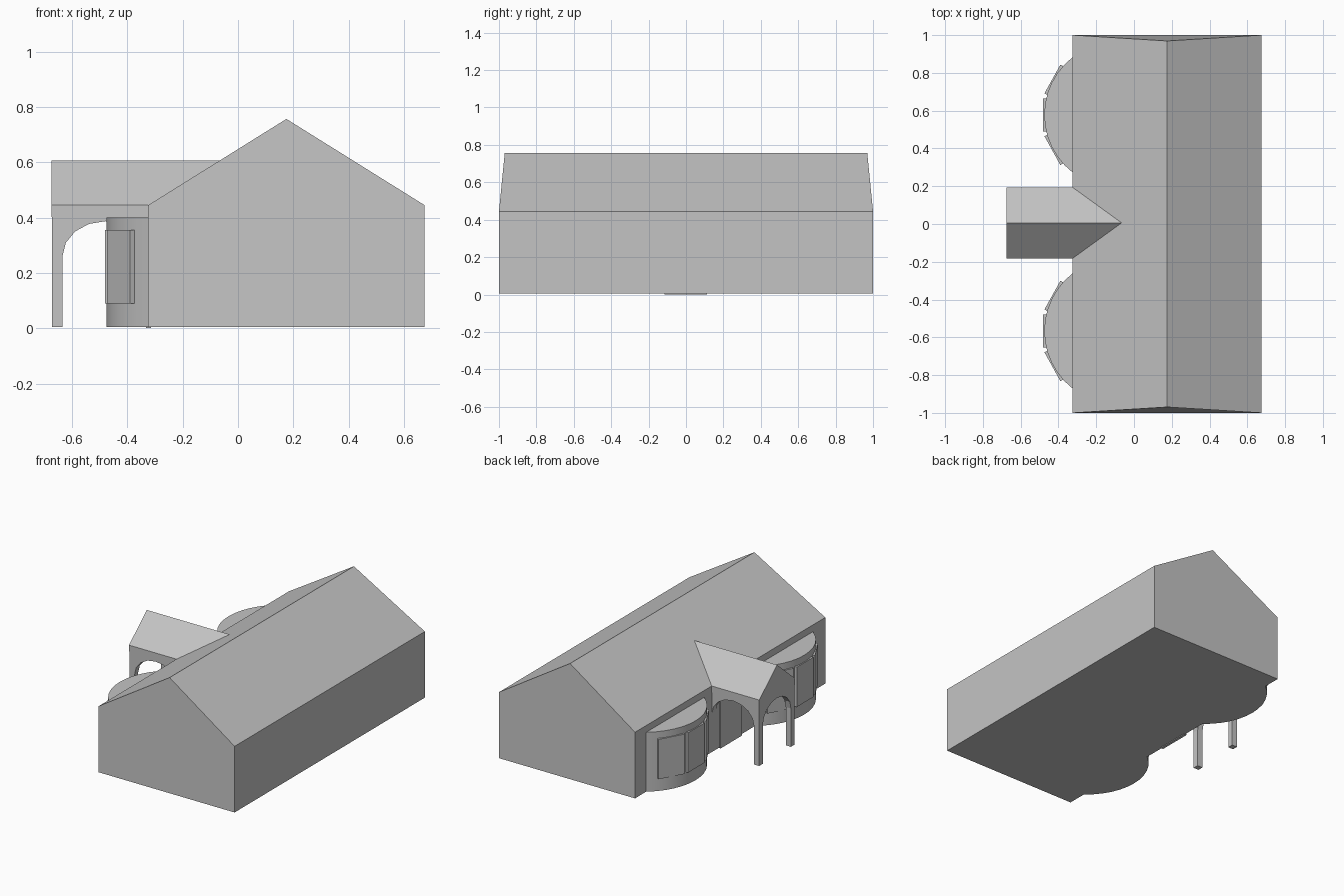
import bpy, bmesh, math
from mathutils import Matrix, Vector

cube = bpy.data.objects.get("Cube")
if cube:
    bpy.data.objects.remove(cube, do_unlink=True)

grey = bpy.data.materials.new("plain grey")
grey.use_nodes = True
colour = (0.55, 0.55, 0.55, 1)
grey.diffuse_color = colour
grey.node_tree.nodes["Principled BSDF"].inputs["Base Color"].default_value = colour

BASE = 0.005      # underside of the building
WALL_X = -0.325   # porch-side wall
EAVE = 0.445
MID = 0.006       # y of the porch centre line


def add_object(name, bm, matrix=Matrix()):
    bmesh.ops.recalc_face_normals(bm, faces=bm.faces)
    mesh = bpy.data.meshes.new(name)
    bm.to_mesh(mesh)
    bm.free()
    mesh.materials.append(grey)
    obj = bpy.data.objects.new(name, mesh)
    obj.matrix_world = matrix
    bpy.context.collection.objects.link(obj)
    return obj


def prism(name, points, direction, matrix=Matrix()):
    """Sweep a closed 3D outline along a direction."""
    bm = bmesh.new()
    face = bm.faces.new([bm.verts.new(p) for p in points])
    swept = bmesh.ops.extrude_face_region(bm, geom=[face])["geom"]
    verts = [v for v in swept if isinstance(v, bmesh.types.BMVert)]
    bmesh.ops.translate(bm, verts=verts, vec=direction)
    # the starting cap is kept by the sweep only when needed
    if not any(all(v not in verts for v in f.verts) for f in bm.faces):
        bm.faces.new([v for v in bm.verts if v not in verts])
    return add_object(name, bm, matrix)


def box(name, low, high, matrix=Matrix()):
    (x0, y0, z0), (x1, y1, z1) = low, high
    return prism(name, [(x0, y0, z0), (x1, y0, z0), (x1, y1, z0), (x0, y1, z0)],
                 Vector((0, 0, z1 - z0)), matrix)


def arch_outline(left, right, open_left, open_right, top):
    """Arched wall outline as (across, up) pairs."""
    spring, rise = 0.26, 0.127
    centre, half = (open_left + open_right) / 2, (open_right - open_left) / 2
    pts = [(open_left, BASE)]
    for i in range(9):
        a = math.pi * (1 - i / 8)
        pts.append((centre + half * math.cos(a), spring + rise * math.sin(a)))
    pts.append((open_right, BASE))
    if right > open_right:
        pts.append((right, BASE))
    pts += [(right, top), (left, top), (left, BASE)]
    return pts


# Main hall: end walls lean in slightly above the eaves
outline = [(WALL_X, BASE), (0.675, BASE), (0.675, EAVE), (0.175, 0.757), (WALL_X, EAVE)]
hall = prism("hall", [(x, -1, z) for x, z in outline], Vector((0, 2, 0)))
for v in hall.data.vertices:
    if v.co.z > 0.7:
        v.co.y *= 0.969

# Porch roof with fascia, running back into the main roof
gable = [(-0.188, 0.402), (0.188, 0.402), (0.188, EAVE), (0, 0.607), (-0.188, EAVE)]
prism("porch_roof", [(-0.675, MID + y, z) for y, z in gable], Vector((0.61, 0, 0)))

# Porch arches: one across the front, one on each side
front = arch_outline(-0.186, 0.186, -0.148, 0.148, 0.402)
prism("porch_front_arch", [(-0.673, MID + y, z) for y, z in front], Vector((0.038, 0, 0)))
side = arch_outline(-0.673, WALL_X, -0.635, WALL_X, 0.402)
for label, y in (("left", 0.148), ("right", -0.186)):
    prism(f"porch_{label}_arch", [(x, MID + y, z) for x, z in side], Vector((0, 0.038, 0)))

# Entrance door on the wall under the porch
box("door", (WALL_X - 0.008, -0.115, 0), (WALL_X + 0.01, 0.112, 0.33))

# Rounded bays, each with three flat windows
RADIUS, CENTRE_X = 0.385, -0.09
spread = math.acos((CENTRE_X - WALL_X) / RADIUS)
for label, y in (("left", 0.572), ("right", -0.572)):
    origin = Matrix.Translation((CENTRE_X, MID + y, 0))
    arc = [spread * (2 * i / 12 - 1) for i in range(13)]
    pts = [(-RADIUS * math.cos(a), RADIUS * math.sin(a), BASE) for a in arc]
    back = WALL_X - CENTRE_X + 0.02
    pts += [(back, pts[-1][1], BASE), (back, pts[0][1], BASE)]
    bay = prism(f"{label}_bay", pts, Vector((0, 0, 0.395)), origin)
    bpy.ops.object.select_all(action="DESELECT")
    bay.select_set(True)
    bpy.context.view_layer.objects.active = bay
    bpy.ops.object.shade_smooth_by_angle(angle=math.radians(30))
    for n, turn in (("middle", 0), ("outer", 29), ("inner", -29)):
        box(f"{label}_bay_{n}_window", (-0.391, -0.087, 0.09), (-0.37, 0.087, 0.355),
            origin @ Matrix.Rotation(math.radians(turn), 4, "Z"))
